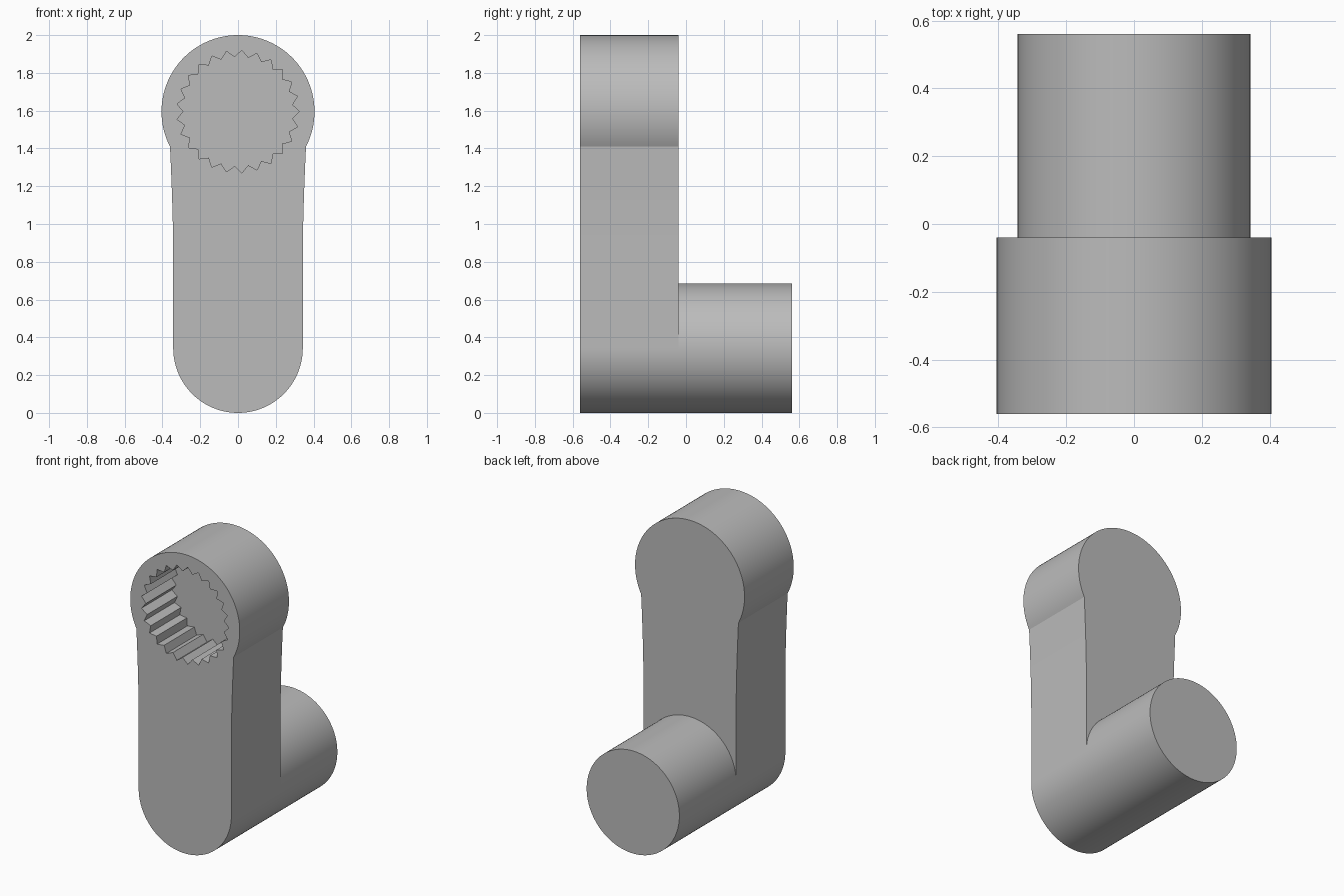
import bpy, bmesh
from math import cos, sin, pi, radians, sqrt, atan2

if "Cube" in bpy.data.objects:
    bpy.data.objects.remove(bpy.data.objects["Cube"], do_unlink=True)

FRONT, STEP, BACK = -0.56, -0.04, 0.56      # depth stations along y
PIN_R, HEAD_R = 0.343, 0.405
HEAD_Z = 2 - HEAD_R
NECK_X = 0.36                               # half width where arm meets head
NECK_Z = HEAD_Z - sqrt(HEAD_R**2 - NECK_X**2)
WAIST_Z = 0.85                              # below this the arm sides are straight
SOCKET_DEPTH, TEETH = 0.32, 25

grey = bpy.data.materials.new("mid grey")
grey.use_nodes = True
grey.diffuse_color = (0.5, 0.5, 0.5, 1)
grey.node_tree.nodes["Principled BSDF"].inputs["Base Color"].default_value = (0.5, 0.5, 0.5, 1)


def arc(radius, z, start, end, steps):
    """Points of an arc in the x-z plane, both ends included."""
    angles = [start + (end - start) * i / steps for i in range(steps + 1)]
    return [(radius * cos(a), z + radius * sin(a)) for a in angles]


def add_loop(bm, points, y):
    verts = [bm.verts.new((x, y, z)) for x, z in points]
    edges = [bm.edges.new((verts[i - 1], verts[i])) for i in range(len(verts))]
    return verts, edges


def add_walls(bm, a, b):
    for i in range(len(a)):
        bm.faces.new((a[i - 1], a[i], b[i], b[i - 1]))


def finish(name, bm):
    bmesh.ops.recalc_face_normals(bm, faces=bm.faces)
    mesh = bpy.data.meshes.new(name)
    bm.to_mesh(mesh)
    bm.free()
    mesh.materials.append(grey)
    obj = bpy.data.objects.new(name, mesh)
    bpy.context.collection.objects.link(obj)
    bpy.ops.object.select_all(action='DESELECT')
    obj.select_set(True)
    bpy.context.view_layer.objects.active = obj
    bpy.ops.object.shade_smooth_by_angle(angle=radians(20))


# Arm outline: round foot, gently flared sides, round head
flare = []
for i in range(9):
    t = i / 8
    flare.append((PIN_R + (NECK_X - PIN_R) * t**1.6, WAIST_Z + (NECK_Z - WAIST_Z) * t))
neck = atan2(NECK_Z - HEAD_Z, NECK_X)
outline = arc(PIN_R, PIN_R, pi, 2 * pi, 64) + flare
outline += arc(HEAD_R, HEAD_Z, neck, pi - neck, 96)[1:-1]
outline += [(-x, z) for x, z in reversed(flare)]

# Toothed socket outline
socket = []
for i in range(2 * TEETH):
    r = 0.289 if i % 2 else 0.325
    a = pi * i / TEETH
    socket.append((r * cos(a), HEAD_Z + r * sin(a)))

# Arm with blind splined socket
bm = bmesh.new()
front, front_edges = add_loop(bm, outline, FRONT)
back, _ = add_loop(bm, outline, STEP)
mouth, mouth_edges = add_loop(bm, socket, FRONT)
floor, _ = add_loop(bm, socket, FRONT + SOCKET_DEPTH)
bmesh.ops.triangle_fill(bm, edges=front_edges + mouth_edges, use_beauty=True)
add_walls(bm, front, back)
add_walls(bm, mouth, floor)
bm.faces.new(back)
bm.faces.new(floor)
finish("splined_arm", bm)

# Round pin at the foot, open where it joins the arm
bm = bmesh.new()
circle = arc(PIN_R, PIN_R, 0, 2 * pi, 128)[:-1]
root, _ = add_loop(bm, circle, STEP)
tip, _ = add_loop(bm, circle, BACK)
add_walls(bm, root, tip)
bm.faces.new(tip)
finish("round_pin", bm)
